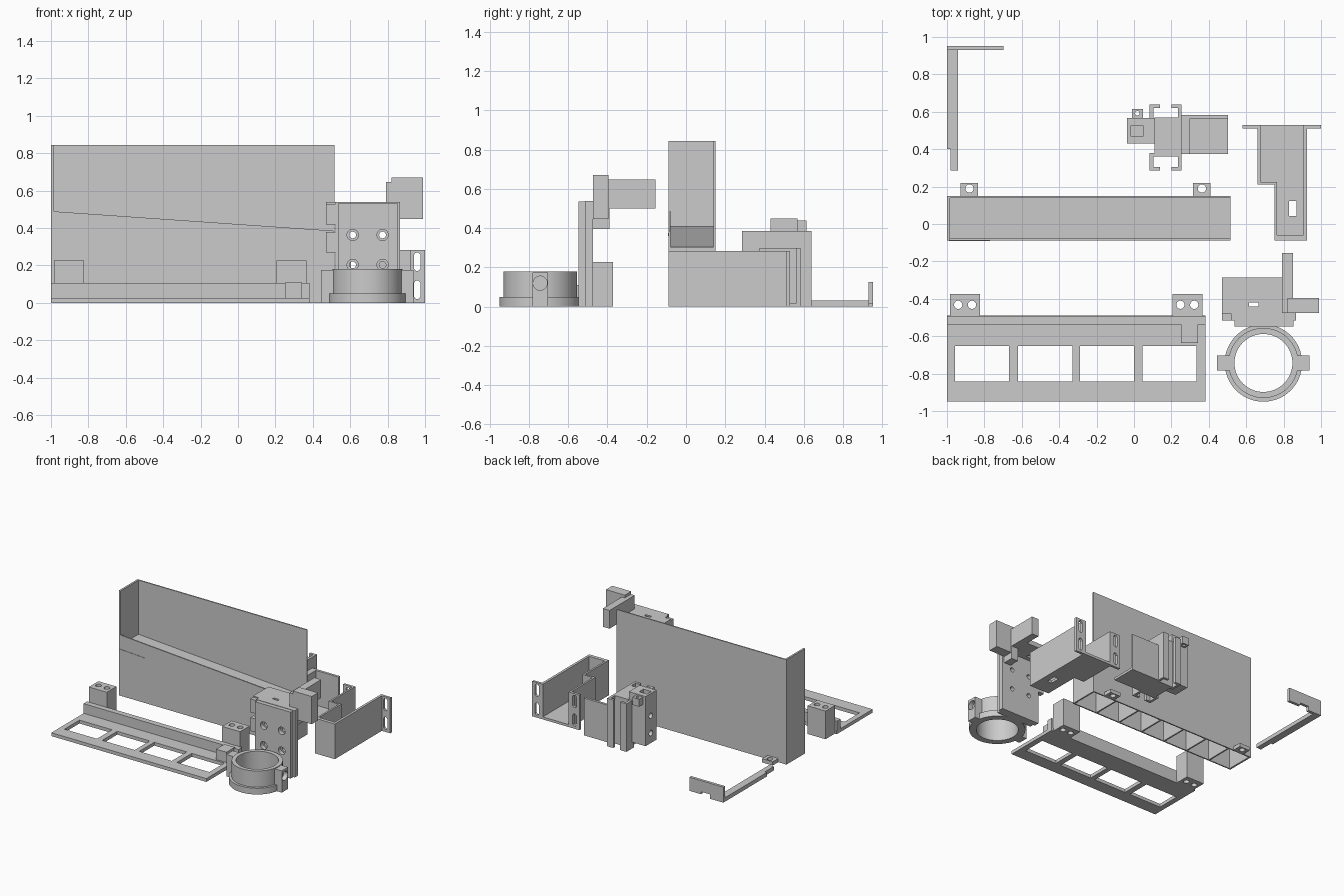
import bpy, bmesh, math
from mathutils import Matrix, Vector

if "Cube" in bpy.data.objects:
    bpy.data.objects.remove(bpy.data.objects["Cube"], do_unlink=True)

grey = bpy.data.materials.new("light_grey")
grey.use_nodes = True
GREY = (0.6, 0.6, 0.6, 1)
grey.diffuse_color = GREY
grey.node_tree.nodes["Principled BSDF"].inputs["Base Color"].default_value = GREY


def finish(name, bm):
    bmesh.ops.recalc_face_normals(bm, faces=bm.faces)
    mesh = bpy.data.meshes.new(name)
    bm.to_mesh(mesh)
    bm.free()
    mesh.materials.append(grey)
    obj = bpy.data.objects.new(name, mesh)
    bpy.context.collection.objects.link(obj)
    return obj


def box(name, x, y, z):
    """Box from three (low, high) ranges."""
    bm = bmesh.new()
    bmesh.ops.create_cube(bm, size=1)
    for v in bm.verts:
        v.co = [r[0] + (c + 0.5) * (r[1] - r[0]) for c, r in zip(v.co, (x, y, z))]
    return finish(name, bm)


def prism(name, outline, y):
    """Outline of (x, z) points extruded along y."""
    bm = bmesh.new()
    face = bm.faces.new([bm.verts.new((px, y[0], pz)) for px, pz in outline])
    new = bmesh.ops.extrude_face_region(bm, geom=[face])["geom"]
    moved = [g for g in new if isinstance(g, bmesh.types.BMVert)]
    bmesh.ops.translate(bm, verts=moved, vec=(0, y[1] - y[0], 0))
    return finish(name, bm)


def rod(name, centre, radius, depth, axis="Z", sides=32):
    turn = Vector((0, 0, 1)).rotation_difference(
        Vector([float(a == axis) for a in "XYZ"])).to_matrix().to_4x4()
    bm = bmesh.new()
    bmesh.ops.create_cone(bm, cap_ends=True, segments=sides, radius1=radius,
                          radius2=radius, depth=depth,
                          matrix=Matrix.Translation(centre) @ turn)
    return finish(name, bm)


def cut(obj, cutters):
    """Subtract each cutter, then discard it."""
    for c in cutters:
        mod = obj.modifiers.new("cut", "BOOLEAN")
        mod.operation, mod.solver, mod.object = "DIFFERENCE", "EXACT", c
        dg = bpy.context.evaluated_depsgraph_get()
        mesh = bpy.data.meshes.new_from_object(obj.evaluated_get(dg))
        obj.modifiers.clear()
        obj.data = mesh
        bpy.data.objects.remove(c, do_unlink=True)
    return obj


def smooth(obj):
    bpy.ops.object.select_all(action="DESELECT")
    obj.select_set(True)
    bpy.context.view_layer.objects.active = obj
    bpy.ops.object.shade_smooth_by_angle(angle=math.radians(30))


# Tall hopper with sloping floor and ribbed underside
L, R = -1, 0.515
drop = 0.105 / (R - L)


def floor_z(x):
    return 0.41 - drop * (x - L)


box("hopper_back_wall", (L, R), (0.14, 0.15), (0, 0.845))
box("hopper_end_wall", (L, L + 0.015), (-0.088, 0.15), (0, 0.845))
prism("hopper_front_wall", [(L, 0), (R, 0), (R, 0.385), (L, 0.49)], (-0.088, -0.078))
prism("hopper_floor", [(L, floor_z(L) - 0.015), (R, floor_z(R) - 0.015),
                       (R, floor_z(R)), (L, floor_z(L))], (-0.08, 0.145))
cells = 7
for i in range(1, cells + 1):
    x = L + (R - L) * i / cells
    box("hopper_rib", (x - 0.012, x), (-0.08, 0.145), (0, floor_z(x) - 0.005))
prism("hopper_front_mark", [(-0.99, 0.36), (-0.93, 0.362), (-0.77, 0.363),
                            (-0.93, 0.372), (-0.99, 0.375)], (-0.091, -0.08))
for x in (-0.88, 0.363):
    tab = box("hopper_foot_tab", (x - 0.047, x + 0.047), (0.145, 0.22), (0, 0.03))
    smooth(cut(tab, [rod("cutter", (x, 0.19, 0), 0.022, 0.2)]))

# Flat frame with four windows, rail and drilled posts
frame = box("base_frame", (-1, 0.382), (-0.948, -0.49), (0, 0.027))
cut(frame, [box("cutter", (x, x + 0.29), (-0.843, -0.652), (-0.1, 0.1))
            for x in (-0.957, -0.62, -0.29, 0.045)])
box("base_rail", (-1, 0.382), (-0.538, -0.492), (0.02, 0.105))
box("base_clip", (0.25, 0.343), (-0.637, -0.53), (0.025, 0.11))
for x in (-0.903, 0.285):
    post = box("base_post", (x - 0.08, x + 0.08), (-0.495, -0.373), (0, 0.227))
    smooth(cut(post, [rod("cutter", (x + s * 0.037, -0.432, 0.1), 0.022, 0.6)
                      for s in (-1, 1)]))

# Clamp ring with two drilled ears
cx, cy = 0.692, -0.743
for name, radius, z in (("ring_flange", 0.207, (0, 0.05)),
                        ("ring_collar", 0.187, (0.05, 0.18))):
    mid = (z[0] + z[1]) / 2
    ring = rod(name, (cx, cy, mid), radius, z[1] - z[0], sides=64)
    smooth(cut(ring, [rod("cutter", (cx, cy, mid), 0.155, 0.5, sides=64)]))
for s in (-1, 1):
    ends = sorted((cx + s * 0.175, cx + s * 0.247))
    ear = box("ring_ear", ends, (cy - 0.04, cy + 0.04), (0, 0.175))
    smooth(cut(ear, [rod("cutter", (cx + s * 0.25, cy, 0.12), 0.036, 0.08, "X")]))

# Upright mounting plate with four countersunk holes
screws = [(x, z) for x in (0.613, 0.773) for z in (0.203, 0.363)]
front = box("mount_front_plate", (0.537, 0.853), (-0.548, -0.515), (0, 0.535))
smooth(cut(front, [rod("cutter", (x, -0.53, z), 0.03, 0.1, "Y") for x, z in screws]))
back = box("mount_back_plate", (0.522, 0.867), (-0.515, -0.475), (0, 0.538))
smooth(cut(back, [rod("cutter", (x, -0.5, z), 0.018, 0.2, "Y") for x, z in screws]))
for z in (0.27, 0.42):
    box("mount_side_tab", (0.47, 0.525), (-0.515, -0.475), (z, z + 0.108))
shelf = box("mount_shelf", (0.47, 0.8), (-0.48, -0.285), (0.5, 0.538))
cut(shelf, [box("cutter", (0.615, 0.665), (-0.44, -0.42), (0.4, 0.6))])
box("mount_arm", (0.79, 0.85), (-0.475, -0.155), (0.5, 0.647))
box("mount_arm_root", (0.79, 0.85), (-0.48, -0.39), (0.395, 0.51))
box("mount_side_block", (0.822, 0.99), (-0.475, -0.395), (0.447, 0.67))

# Open tray with slotted flanges
H = 0.283
box("tray_long_wall", (0.905, 0.925), (-0.088, 0.52), (0, H))
box("tray_short_wall", (0.66, 0.675), (0.21, 0.52), (0, H))
box("tray_step_wall", (0.66, 0.765), (0.21, 0.225), (0, H))
box("tray_inner_wall", (0.75, 0.765), (-0.088, 0.215), (0, H))
box("tray_end_wall", (0.75, 0.92), (-0.088, -0.06), (0, H))
box("tray_wide_floor", (0.66, 0.92), (0.21, 0.53), (0, 0.02))
narrow = box("tray_narrow_floor", (0.75, 0.92), (-0.088, 0.21), (0, 0.02))
cut(narrow, [box("cutter", (0.83, 0.87), (0.043, 0.123), (-0.1, 0.1))])
for x0, x1, slot in ((0.58, 0.675, 0.622), (0.905, 1, 0.958)):
    flange = box("tray_flange", (x0, x1), (0.51, 0.53), (0, H))
    for z in (0.02, 0.17):
        cut(flange, [box("cutter", (slot - 0.017, slot + 0.017), (0.4, 0.6),
                         (z + 0.012, z + 0.088))])
        for end in (z + 0.017, z + 0.083):
            cut(flange, [rod("cutter", (slot, 0.52, end), 0.0165, 0.1, "Y", 16)])

# Slider with mirrored channels, drilled block and holder
T = 0.387
box("slider_core", (0.11, 0.255), (0.36, 0.57), (0, T))
for mid, s in ((0.36, -1), (0.565, 1)):
    for x, web in ((0.083, 0.083), (0.2, 0.235)):
        box("slider_channel_web", (web, web + 0.02),
            sorted((mid - s * 0.02, mid + s * 0.075)), (0, T))
        box("slider_channel_lip", (x, x + 0.055),
            sorted((mid + s * 0.055, mid + s * 0.075)), (0, T))
        box("slider_channel_base", (x, x + 0.055),
            sorted((mid - s * 0.02, mid)), (0, T))
block = box("slider_block", (-0.037, 0.112), (0.43, 0.567), (0.05, 0.45))
cut(block, [box("cutter", (-0.02, 0.05), (0.47, 0.525), (0.3, 0.6))])
smooth(cut(block, [rod("cutter", (-0.04, 0.5, z), 0.022, 0.1, "X")
                   for z in (0.13, 0.27)]))
ear = box("slider_ear", (-0.012, 0.048), (0.56, 0.615), (0.38, 0.44))
smooth(cut(ear, [rod("cutter", (0.018, 0.592, 0.4), 0.012, 0.3)]))
box("holder_end_wall", (0.25, 0.3), (0.375, 0.583), (0, 0.3))
box("holder_back_wall", (0.29, 0.503), (0.563, 0.583), (0, 0.3))
box("holder_floor", (0.29, 0.503), (0.375, 0.57), (0, 0.02))

# Thin corner bracket with notched upright
box("bracket_strip", (-1, -0.94), (0.4, 0.94), (0, 0.032))
box("bracket_strip_tip", (-0.982, -0.94), (0.285, 0.4), (0, 0.032))
prism("bracket_upright", [(-1, 0), (-0.88, 0), (-0.88, 0.035), (-0.8, 0.035),
                          (-0.8, 0.015), (-0.697, 0.015), (-0.697, 0.125), (-1, 0.125)],
      (0.93, 0.953))
